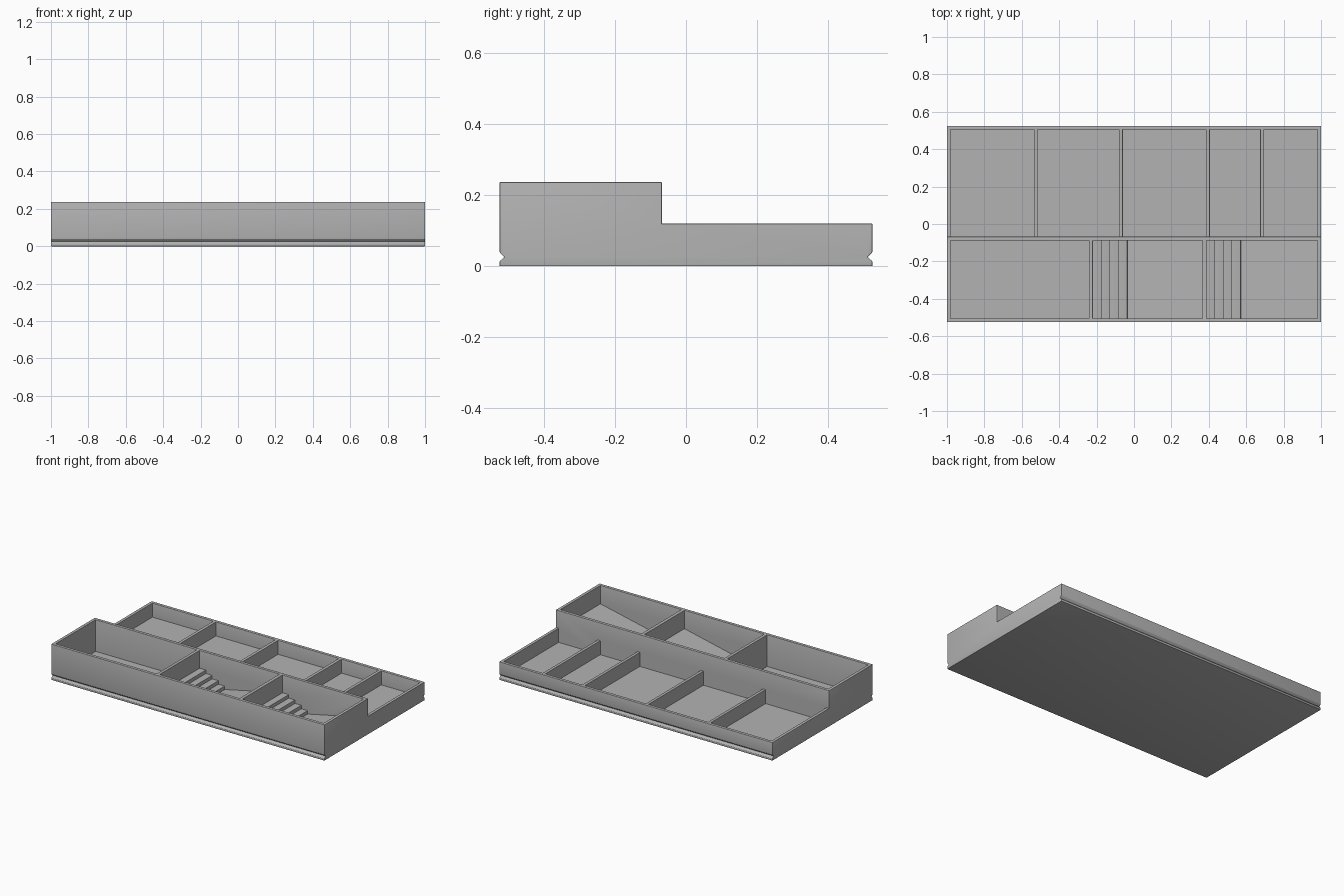
import bpy
import bmesh
from mathutils import Vector

cube = bpy.data.objects.get("Cube")
if cube:
    bpy.data.objects.remove(cube, do_unlink=True)

FLOOR, LOW, HIGH = 0.027, 0.12, 0.237
FRONT, BACK, WALL = -0.525, 0.525, 0.02
STEP = -0.068          # rear face of the tall middle wall
SPLIT = STEP - WALL    # its front face

grey = bpy.data.materials.new("plain grey")
grey.use_nodes = True
colour = (0.45, 0.45, 0.45, 1)
grey.diffuse_color = colour
grey.node_tree.nodes["Principled BSDF"].inputs["Base Color"].default_value = colour


def prism(name, points, offset):
    """Extrude a closed outline of 3D points along an offset."""
    bm = bmesh.new()
    face = bm.faces.new([bm.verts.new(p) for p in points])
    grown = bmesh.ops.extrude_face_region(bm, geom=[face])["geom"]
    verts = [g for g in grown if isinstance(g, bmesh.types.BMVert)]
    bmesh.ops.translate(bm, verts=verts, vec=Vector(offset))
    bmesh.ops.recalc_face_normals(bm, faces=bm.faces)
    mesh = bpy.data.meshes.new(name)
    bm.to_mesh(mesh)
    bm.free()
    mesh.materials.append(grey)
    obj = bpy.data.objects.new(name, mesh)
    bpy.context.collection.objects.link(obj)
    return obj


# Stepped tray body with a V groove low on the front and back
side = [(FRONT, 0), (BACK, 0), (BACK, 0.014), (BACK - 0.013, 0.026),
        (BACK, 0.039), (BACK, LOW), (STEP, LOW), (STEP, HIGH),
        (FRONT, HIGH), (FRONT, 0.039), (FRONT + 0.013, 0.026), (FRONT, 0.014)]
tray = prism("stepped_tray", [(-1, y, z) for y, z in side], (2, 0, 0))

cutters = []


def pocket(outline, y0, y1):
    """Compartment cutter: an xz floor outline closed above the rim."""
    x0, x1 = outline[0][0], outline[-1][0]
    ring = outline + [(x1, 0.3), (x0, 0.3)]
    obj = prism("pocket_cutter", [(x, y0, z) for x, z in ring], (0, y1 - y0, 0))
    obj.hide_render = True
    cutters.append(obj)


# Low rear compartments
walls = [-0.99, -0.525, -0.07, 0.395, 0.685, 0.99]
for a, b in zip(walls, walls[1:]):
    pocket([(a + 0.01, FLOOR), (b - 0.01, FLOOR)], STEP, BACK - WALL)

# Plain tall compartment
pocket([(-0.98, FLOOR), (-0.24, FLOOR)], FRONT + WALL, SPLIT)

# Tall compartments with descending stairs and a rising ramp
for start, end in ((-0.22, 0.365), (0.387, 0.98)):
    outline = []
    for i in range(4):
        z = FLOOR + 0.023 * (4 - i)
        outline += [(start + 0.046 * i, z), (start + 0.046 * (i + 1), z)]
    outline += [(start + 0.046 * 4, FLOOR), (end, 0.115)]
    pocket(outline, FRONT + WALL, SPLIT)

for cutter in cutters:
    mod = tray.modifiers.new("cut pocket", 'BOOLEAN')
    mod.operation, mod.solver, mod.object = 'DIFFERENCE', 'EXACT', cutter
bpy.context.view_layer.update()
cut = tray.evaluated_get(bpy.context.evaluated_depsgraph_get())

# Round the outward edges
bm = bmesh.new()
bm.from_mesh(cut.to_mesh())
bmesh.ops.remove_doubles(bm, verts=bm.verts, dist=0.0001)
bmesh.ops.dissolve_limit(bm, angle_limit=0.01, verts=bm.verts, edges=bm.edges)
sharp = [e for e in bm.edges if e.is_manifold and e.calc_face_angle_signed() > 0.6]
bmesh.ops.bevel(bm, geom=sharp, offset=0.005, segments=3, profile=0.5,
                affect='EDGES', clamp_overlap=True)
tray.modifiers.clear()
bm.to_mesh(tray.data)
bm.free()
for cutter in cutters:
    bpy.data.objects.remove(cutter, do_unlink=True)

bpy.ops.object.select_all(action='DESELECT')
tray.select_set(True)
bpy.context.view_layer.objects.active = tray
bpy.ops.object.shade_smooth_by_angle(angle=0.6)
